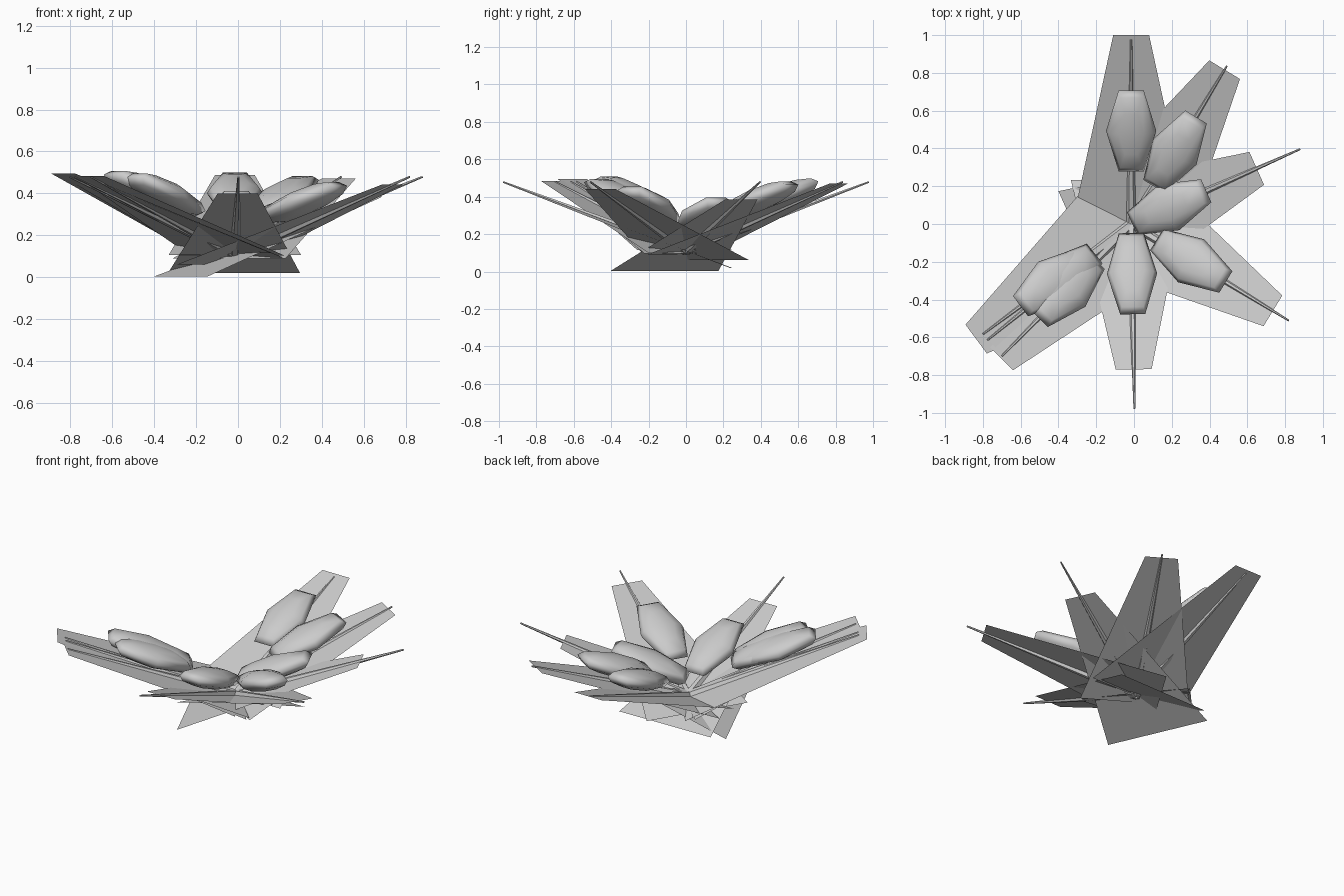
import bpy, bmesh, math
from mathutils import Matrix

if "Cube" in bpy.data.objects:
    bpy.data.objects.remove(bpy.data.objects["Cube"])

TILT = math.atan(0.377)
LENGTH = 1.078          # leaf card length along its slope
ORIGIN = Matrix.Translation((-0.015, 0, 0.11))


def make(name, bm, mat, smooth=False):
    me = bpy.data.meshes.new(name)
    bm.to_mesh(me)
    bm.free()
    for p in me.polygons:
        p.use_smooth = smooth
    ob = bpy.data.objects.new(name, me)
    ob.matrix_world = mat
    bpy.context.collection.objects.link(ob)
    return ob


def card(name, mat, tip):
    # flat tapered leaf
    bm = bmesh.new()
    pts = [(tip - LENGTH, -0.315), (tip, -0.095), (tip, 0.095), (tip - LENGTH, 0.315)]
    bm.faces.new([bm.verts.new((x, y, 0)) for x, y in pts])
    make(name, bm, mat)


def spike(name, mat):
    # thin tapering stem from the centre outwards
    bm = bmesh.new()
    L = 1.045
    bmesh.ops.create_cone(bm, cap_ends=True, segments=6, radius1=0.026, radius2=0.005, depth=L)
    bmesh.ops.transform(bm, verts=bm.verts,
                        matrix=Matrix.Translation((L / 2, 0, 0)) @ Matrix.Rotation(math.pi / 2, 4, 'Y'))
    make(name, bm, mat)


def petal(name, mat, tip):
    # six-sided smooth lens sitting above the card
    bm = bmesh.new()
    bmesh.ops.create_uvsphere(bm, u_segments=6, v_segments=6, radius=1)
    # centre compensates for the height above the sloping card
    m = Matrix.Translation((tip - 0.505, 0, 0.098)) @ Matrix.Diagonal((0.265, 0.133, 0.06, 1))
    bmesh.ops.transform(bm, verts=bm.verts, matrix=m)
    make(name, bm, mat, True)


# yaw in degrees, horizontal distance of the card tip from the centre
branches = [(90, 1.0), (58.8, 0.955), (23.9, 0.727), (-31.5, 0.88),
            (-89, 0.77), (216.6, 1.022), (218.9, 0.97), (225.6, 0.99)]

for i, (yaw, reach) in enumerate(branches, 1):
    mat = ORIGIN @ Matrix.Rotation(math.radians(yaw), 4, 'Z') @ Matrix.Rotation(-TILT, 4, 'Y')
    tip = reach / math.cos(TILT)
    card(f"leaf_{i}", mat, tip)
    spike(f"stem_{i}", mat)
    petal(f"petal_{i}", mat, tip)
